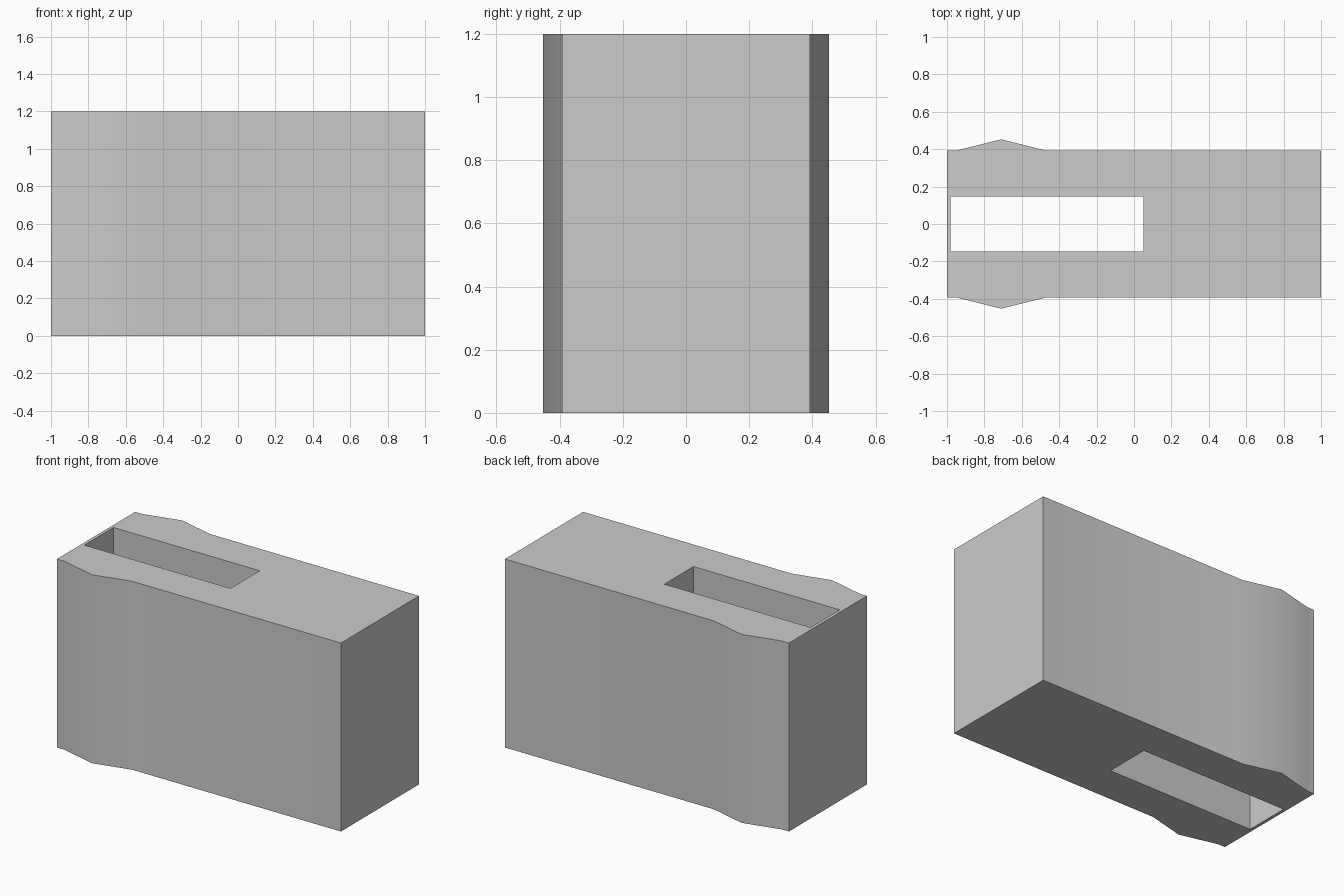
import bpy
import bmesh

HEIGHT = 1.2

cube = bpy.data.objects.get("Cube")
if cube:
    bpy.data.objects.remove(cube, do_unlink=True)

# One plain grey for the whole block
grey = bpy.data.materials.new("light grey")
grey.use_nodes = True
colour = (0.6, 0.6, 0.6, 1.0)
grey.diffuse_color = colour
grey.node_tree.nodes["Principled BSDF"].inputs["Base Color"].default_value = colour


def prism(name, outline, bottom, top):
    """Extrude a plan outline straight up into a solid."""
    bm = bmesh.new()
    base = bm.faces.new([bm.verts.new((x, y, bottom)) for x, y in outline])
    ext = bmesh.ops.extrude_face_region(bm, geom=[base], use_keep_orig=True)
    lifted = [v for v in ext["geom"] if isinstance(v, bmesh.types.BMVert)]
    bmesh.ops.translate(bm, verts=lifted, vec=(0, 0, top - bottom))
    bmesh.ops.recalc_face_normals(bm, faces=bm.faces)
    mesh = bpy.data.meshes.new(name)
    bm.to_mesh(mesh)
    bm.free()
    mesh.materials.append(grey)
    obj = bpy.data.objects.new(name, mesh)
    bpy.context.collection.objects.link(obj)
    return obj


# Block with a shallow pointed bulge on both long sides, mirrored in plan
side = [(-1, 0.393), (-0.95, 0.393), (-0.71, 0.453), (-0.47, 0.393), (1, 0.393)]
outline = side + [(x, -y) for x, y in reversed(side)]
block = prism("slotted_block", outline, 0, HEIGHT)

# Slot cut right through from top to bottom
slot = [(-0.98, -0.147), (0.05, -0.147), (0.05, 0.147), (-0.98, 0.147)]
cutter = prism("slot_cutter", slot, -0.1, HEIGHT + 0.1)
cutter.hide_render = True

cut = block.modifiers.new("slot", "BOOLEAN")
cut.operation = "DIFFERENCE"
cut.solver = "EXACT"
cut.object = cutter

bpy.ops.object.select_all(action="DESELECT")
block.select_set(True)
bpy.context.view_layer.objects.active = block
bpy.ops.object.modifier_apply(modifier=cut.name)
bpy.data.objects.remove(cutter, do_unlink=True)

# Soft bulge, crisp corners
bpy.ops.object.shade_smooth_by_angle(angle=0.524)
